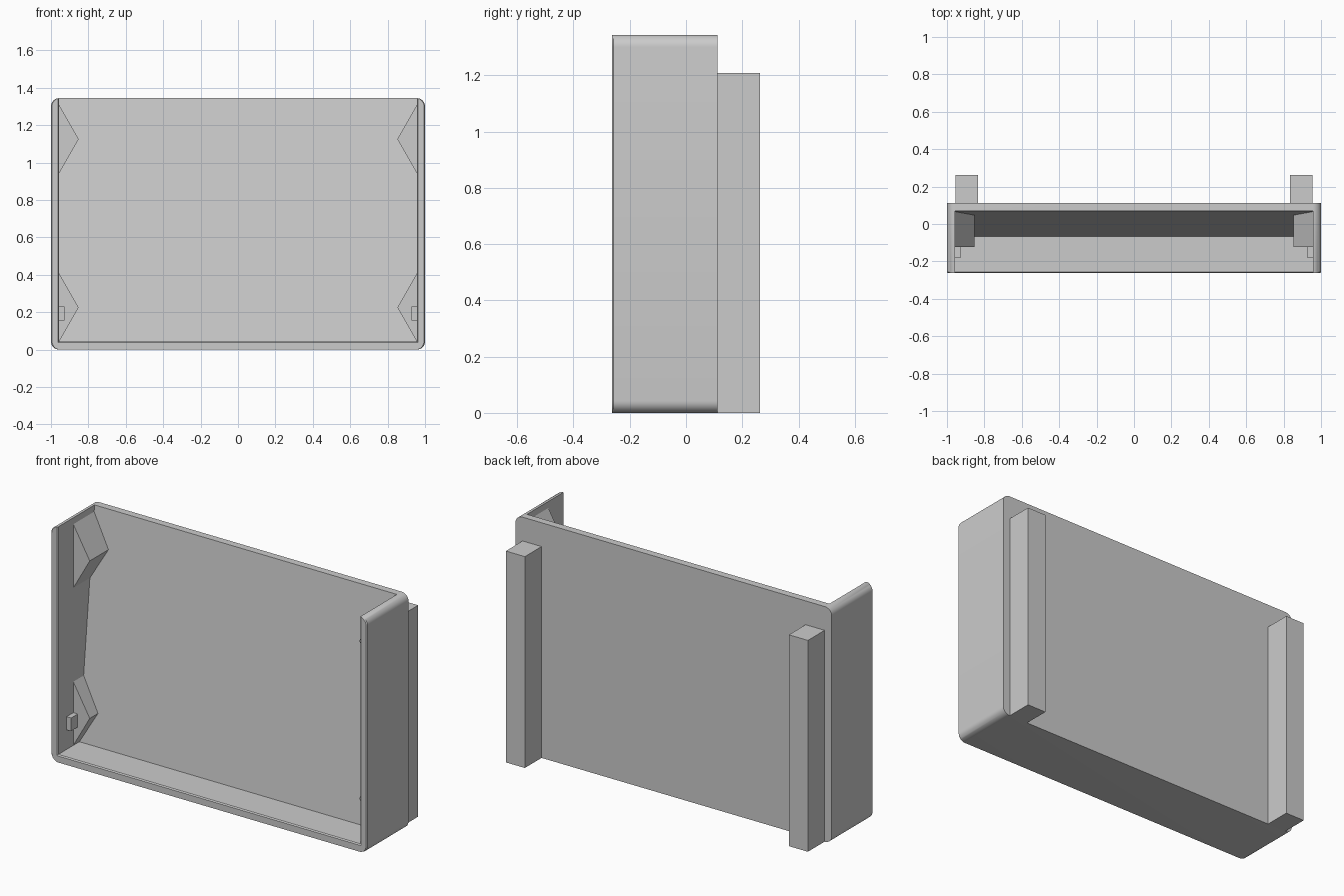
import bpy, bmesh, math

if "Cube" in bpy.data.objects:
    bpy.data.objects.remove(bpy.data.objects["Cube"])

# Single plain grey finish
grey = bpy.data.materials.new("plain_grey")
grey.diffuse_color = (0.6, 0.6, 0.6, 1)
grey.use_nodes = True
grey.node_tree.nodes["Principled BSDF"].inputs["Base Color"].default_value = grey.diffuse_color


def loft(name, rings):
    """Closed solid through a sequence of matching 3D rings."""
    bm = bmesh.new()
    loops = [[bm.verts.new(p) for p in ring] for ring in rings]
    bm.faces.new(loops[0])
    bm.faces.new(loops[-1])
    n = len(loops[0])
    for lo, hi in zip(loops, loops[1:]):
        for i in range(n):
            j = (i + 1) % n
            bm.faces.new((lo[i], lo[j], hi[j], hi[i]))
    bmesh.ops.recalc_face_normals(bm, faces=bm.faces)
    me = bpy.data.meshes.new(name)
    bm.to_mesh(me)
    bm.free()
    me.materials.append(grey)
    ob = bpy.data.objects.new(name, me)
    bpy.context.collection.objects.link(ob)
    return ob


def at_y(outline, y):
    return [(x, y, z) for x, z in outline]


def rect(x0, x1, z0, z1):
    return [(x0, z0), (x1, z0), (x1, z1), (x0, z1)]


def subtract(target, cutter):
    cut = target.modifiers.new("cut", 'BOOLEAN')
    cut.operation, cut.solver, cut.object = 'DIFFERENCE', 'EXACT', cutter
    bpy.context.view_layer.objects.active = target
    bpy.ops.object.modifier_apply(modifier=cut.name)
    bpy.data.objects.remove(cutter)


HEIGHT, FRONT, BACK, INNER, FLOOR, R = 1.344, -0.263, 0.112, 0.956, 0.043, 0.043
EDGE = 0.006

# Tray: rounded block with finely chamfered front side edges
outline = []
corners = [(1 - R, R, -90), (1 - R, HEIGHT - R, 0),
           (R - 1, HEIGHT - R, 90), (R - 1, R, 180)]
for cx, cz, start in corners:
    for k in range(9):
        t = math.radians(start + 90 * k / 8)
        outline.append((cx + R * math.cos(t), cz + R * math.sin(t)))
nose = [(x * (1 - EDGE), z) for x, z in outline]
tray = loft("tray", [at_y(nose, FRONT), at_y(outline, FRONT + EDGE), at_y(outline, BACK)])

# Hollow open at front and top, with a sloping back panel
hollow = [(-0.5, FLOOR), (-0.067, FLOOR), (0.07, HEIGHT), (0.0805, HEIGHT + 0.1), (-0.5, HEIGHT + 0.1)]
subtract(tray, loft("hollow_cutter", [[(x, y, z) for y, z in hollow] for x in (-INNER, INNER)]))

# Chamfer along the inner front rim
flare = [at_y(rect(-INNER - d, INNER + d, FLOOR - d, HEIGHT + 0.1), FRONT + EDGE - d)
         for d in (2 * EDGE, -EDGE)]
subtract(tray, loft("rim_cutter", flare))
bpy.ops.object.select_all(action='DESELECT')
tray.select_set(True)
bpy.context.view_layer.objects.active = tray
bpy.ops.object.shade_smooth_by_angle(angle=math.radians(30))

for side, s in (("left", -1), ("right", 1)):
    # Rear posts
    post = rect(s * 0.835, s * 0.955, 0, 1.208)
    loft(f"{side}_rear_post", [at_y(post, BACK), at_y(post, -FRONT)])
    # Triangular gussets on the side walls
    for level, z in (("lower", 0.225), ("upper", 1.125)):
        tri = [(s * INNER, z - 0.182), (s * 0.852, z), (s * INNER, z + 0.182)]
        loft(f"{side}_{level}_gusset", [at_y(tri, -0.122), at_y(tri, 0.09)])
    # Small stop tabs in front of the lower gussets
    tab = rect(s * 0.928, s * INNER, 0.155, 0.23)
    loft(f"{side}_stop_tab", [at_y(tab, -0.182), at_y(tab, -0.122)])
